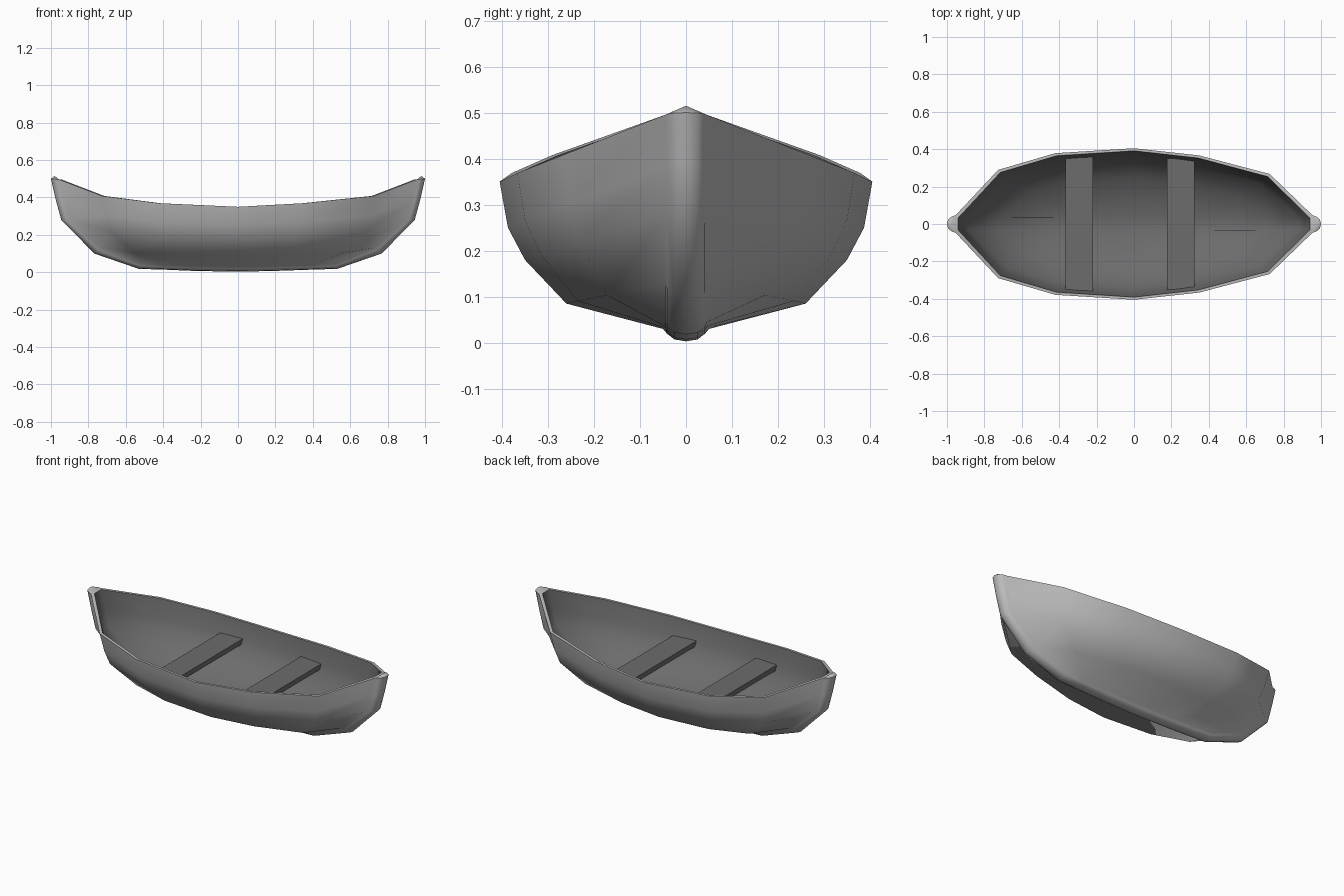
import bpy, bmesh, math

if "Cube" in bpy.data.objects:
    bpy.data.objects.remove(bpy.data.objects["Cube"])


def material(name, v):
    m = bpy.data.materials.new(name)
    m.diffuse_color = (v, v, v, 1)
    m.use_nodes = True
    m.node_tree.nodes["Principled BSDF"].inputs["Base Color"].default_value = m.diffuse_color
    return m


OUTSIDE = material("outside_grey", .5)
INSIDE = material("inside_dark_grey", .15)


def finish(bm, name, mats, angle):
    bmesh.ops.recalc_face_normals(bm, faces=bm.faces)
    me = bpy.data.meshes.new(name)
    bm.to_mesh(me)
    bm.free()
    for m in mats:
        me.materials.append(m)
    ob = bpy.data.objects.new(name, me)
    bpy.context.collection.objects.link(ob)
    bpy.ops.object.select_all(action='DESELECT')
    ob.select_set(True)
    bpy.context.view_layer.objects.active = ob
    bpy.ops.object.shade_smooth_by_angle(angle=math.radians(angle))


# Hull stations, as fractions of each plank line's length, width and rise
FX = [-1, -.76, -.44, 0, .365, .76, 1]
FY = [0, .715, .935, 1, .905, .66, 0]
FZ = [1, .4, .13, 0, .13, .4, 1]
# Plank lines: end x, middle y, middle z, end z
ROWS = [(.955, .405, .35, .495), (.925, .387, .25, .38), (.90, .35, .18, .28),
        (.73, .26, .085, .13), (.52, .05, .03, .045)]
# Outer edge of stem and keel: at the plank ends, then along the bottom
STEM = [(1, .50), (.975, .39), (.945, .28), (.768, .10), (.53, .018)]
BOTTOM = [.014, .007, .003, .007, .014]


def section(bm, i, inner):
    pts = []
    for k, (ex, my, mz, ez) in enumerate(ROWS):
        x, y, z = ex * FX[i], max(my * FY[i], .046), mz + (ez - mz) * FZ[i]
        if inner:
            x *= .985
            y = max(y - .014, y * .5)
            z += [0, .002, .006, .013, .016][k]
        pts.append((x, y, z))
    pts += [(x, -y, z) for x, y, z in reversed(pts)]
    return [bm.verts.new(p) for p in pts]


# Hull: outer and inner skins
bm = bmesh.new()
out, inn = [[section(bm, i, inner) for i in range(7)] for inner in (False, True)]
for s in (out, inn):
    for a, b in zip(s, s[1:]):
        for j in range(9):
            if s is inn or j != 4:
                f = bm.faces.new((a[j], a[j + 1], b[j + 1], b[j]))
                f.material_index = int(s is inn)
for end in (inn[0], inn[-1]):
    for j in range(4):
        bm.faces.new((end[j], end[j + 1], end[8 - j], end[9 - j])).material_index = 1

# Gunwale rim
for i in range(6):
    for j in (0, 9):
        bm.faces.new((out[i][j], out[i + 1][j], inn[i + 1][j], inn[i][j]))
for i in (0, 6):
    bm.faces.new((out[i][0], out[i][9], inn[i][9], inn[i][0]))

# Keel and stems, grown from the open edge of the outer skin
path = [(0, k, -x, z) for k, (x, z) in enumerate(STEM)]
path += [(i + 1, 4, ROWS[4][0] * FX[i + 1], z) for i, z in enumerate(BOTTOM)]
path += [(6, k, x, z) for k, (x, z) in reversed(list(enumerate(STEM)))]
rings = []
for i, k, ex, ez in path:
    left, right = out[i][k], out[i][9 - k]
    bx, _, bz = left.co
    mid = [bm.verts.new((bx + (ex - bx) * t, y, bz + (ez - bz) * t))
           for y, t in ((.041, .4), (.025, .85), (0, 1), (-.025, .85), (-.041, .4))]
    rings.append([left] + mid + [right])
for a, b in zip(rings, rings[1:]):
    for j in range(6):
        bm.faces.new((a[j], a[j + 1], b[j + 1], b[j]))
for r in (rings[0], rings[-1]):
    peak = bm.verts.new((math.copysign(.98, r[0].co.x), 0, .515))
    for j in range(7):
        bm.faces.new((r[j], r[(j + 1) % 7], peak))
finish(bm, "hull", (OUTSIDE, INSIDE), 60)


# Seats: planks with ends cut to the hull's flare
def seat(name, x1, h1, x2, h2):
    bm = bmesh.new()
    top, low = [[bm.verts.new((x, y, z)) for x, y in
                 ((x1, h1 - c), (x2, h2 - c), (x2, c - h2), (x1, c - h1))]
                for z, c in ((.265, 0), (.235, .018))]
    bm.faces.new(top)
    bm.faces.new(low[::-1])
    for j in range(4):
        k = (j + 1) % 4
        bm.faces.new((top[j], low[j], low[k], top[k]))
    finish(bm, name, (INSIDE,), 30)


seat("seat_rear", -.365, .352, -.218, .358)
seat("seat_front", .176, .352, .323, .342)
